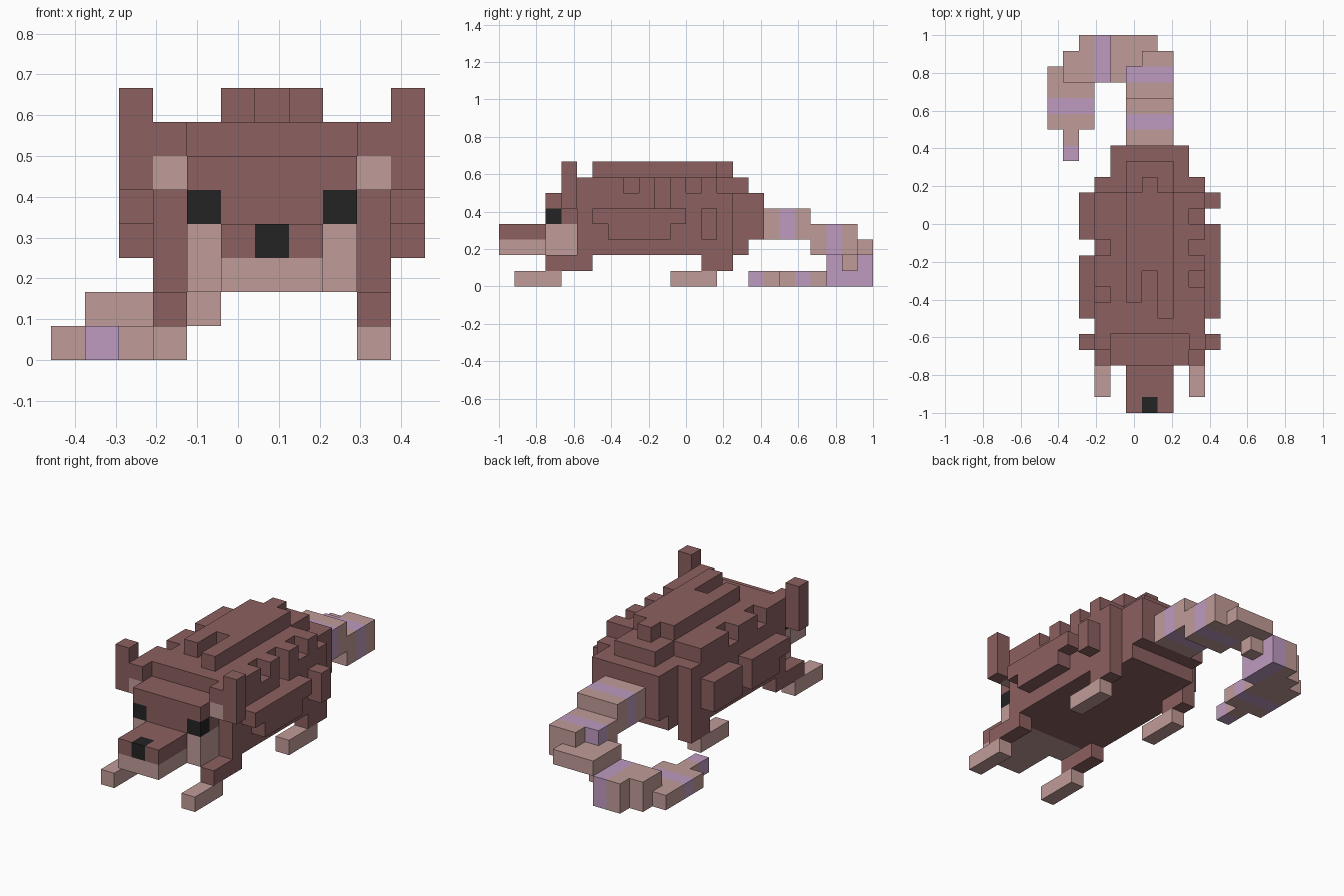
import bpy, bmesh
from mathutils import Vector

if "Cube" in bpy.data.objects:
    bpy.data.objects.remove(bpy.data.objects["Cube"], do_unlink=True)

U = 1 / 12                               # edge of one block
ORIGIN = Vector((-5.5 * U, -1.0, 0.0))

COLOURS = {"brown_fur": (0.262, 0.117, 0.117), "pale_skin": (0.527, 0.332, 0.314),
           "lilac_band": (0.515, 0.328, 0.527), "black": (0.017, 0.017, 0.017)}
BROWN, PALE, LILAC, BLACK = range(4)
MATS = []
for name, rgb in COLOURS.items():
    m = bpy.data.materials.new(name)
    m.use_nodes = True
    m.diffuse_color = (*rgb, 1)
    bsdf = m.node_tree.nodes["Principled BSDF"]
    bsdf.inputs["Base Color"].default_value = (*rgb, 1)
    bsdf.inputs["Roughness"].default_value = 0.8
    MATS.append(m)

cells = {}                               # (i, j, k) -> (part, colour)


def box(part, x, y, z, colour=BROWN):
    """Fill a range of blocks; each range is (first, last) inclusive."""
    for i in range(x[0], x[1] + 1):
        for j in range(y[0], y[1] + 1):
            for k in range(z[0], z[1] + 1):
                cells[i, j, k] = (part, colour)


def cut(x, y, z):
    """Remove a range of blocks."""
    for i in range(x[0], x[1] + 1):
        for j in range(y[0], y[1] + 1):
            for k in range(z[0], z[1] + 1):
                cells.pop((i, j, k), None)


# Body: trunk, rump steps and spine ridge
box("body", (3, 9), (5, 13), (2, 6))
box("body", (3, 9), (14, 14), (2, 5))
box("body", (5, 7), (14, 15), (6, 6))
box("body", (4, 8), (15, 15), (2, 5))
box("body", (4, 8), (16, 16), (3, 5))
box("body", (5, 5), (7, 13), (7, 7))
box("body", (6, 6), (9, 14), (7, 7))
box("body", (7, 7), (6, 13), (7, 7))

# Fur notches along the shoulders
cut((9, 9), (8, 8), (6, 6))
cut((9, 9), (10, 10), (5, 6))
cut((9, 9), (12, 12), (6, 6))
cut((3, 3), (7, 7), (6, 6))
cut((3, 3), (10, 10), (6, 6))

# Fur tufts on the flanks
box("left_fur", (10, 10), (6, 11), (4, 4))
box("left_fur", (10, 10), (7, 10), (3, 3))
box("left_fur", (10, 10), (13, 13), (3, 4))
box("right_fur", (2, 2), (6, 9), (4, 4))
box("right_fur", (2, 2), (7, 9), (3, 3))
box("right_fur", (2, 2), (11, 13), (3, 4))

# Head, jaw, snout and nose
box("head", (4, 8), (3, 4), (3, 5))
box("head", (4, 8), (3, 4), (2, 2), PALE)
box("snout", (5, 7), (0, 2), (3, 3))
box("snout", (5, 7), (0, 2), (2, 2), PALE)
box("nose", (6, 6), (0, 0), (3, 3), BLACK)

# Paired parts
for side, inner, outer, cheek in (("left", 9, 10, 8), ("right", 3, 2, 4)):
    box("head", (cheek, cheek), (3, 4), (3, 3), PALE)
    box(side + "_eye", (cheek, cheek), (3, 3), (4, 4), BLACK)
    box(side + "_ear", (outer, outer), (4, 4), (5, 7))
    box(side + "_ear", (inner, inner), (4, 4), (6, 6))
    box(side + "_ear", (inner, inner), (4, 4), (5, 5), PALE)
    box(side + "_front_leg", (inner, inner), (3, 5), (1, 1))
    box(side + "_front_foot", (inner, inner), (1, 3), (0, 0), PALE)
    box(side + "_hind_leg", (inner, inner), (13, 14), (1, 1))
    box(side + "_hind_foot", (inner, inner), (11, 13), (0, 0), PALE)

# Tail: drops behind the body, curls to the right and points forward
box("tail", (5, 7), (17, 19), (3, 4), PALE)
box("tail", (5, 7), (18, 18), (3, 4), LILAC)
box("tail", (5, 7), (20, 22), (2, 2), PALE)
box("tail", (5, 7), (20, 21), (3, 3), PALE)
box("tail", (6, 7), (22, 22), (3, 3), PALE)
box("tail", (5, 7), (21, 21), (2, 3), LILAC)
box("tail", (4, 6), (23, 23), (2, 2), PALE)
box("tail", (4, 4), (21, 22), (2, 2), PALE)
box("tail", (4, 4), (22, 22), (1, 1), PALE)
box("tail", (3, 3), (21, 23), (0, 1), LILAC)
box("tail", (2, 2), (21, 23), (0, 1), PALE)
box("tail", (1, 1), (21, 22), (0, 1), PALE)
box("tail", (0, 2), (18, 20), (0, 0), PALE)
box("tail", (0, 0), (21, 21), (0, 0), PALE)
box("tail", (0, 2), (19, 19), (0, 0), LILAC)
box("tail", (1, 1), (17, 17), (0, 0), PALE)
box("tail", (1, 1), (16, 16), (0, 0), LILAC)


def build(part):
    """Make a mesh from the exposed block faces of one part."""
    bm = bmesh.new()
    for cell, (owner, colour) in cells.items():
        if owner != part:
            continue
        centre = Vector(cell) + Vector((0.5, 0.5, 0.5))
        for axis in range(3):
            for s in (-1, 1):
                n = Vector((0, 0, 0))
                n[axis] = s
                neighbour = tuple(int(c + d) for c, d in zip(cell, n))
                if neighbour in cells:
                    continue
                a = Vector((0, 0, 0))
                a[(axis + 1) % 3] = 0.5
                b = n.cross(a)
                mid = centre + n * 0.5
                f = bm.faces.new([bm.verts.new(ORIGIN + U * (mid + o))
                                  for o in (-a - b, a - b, a + b, b - a)])
                f.material_index = colour
    bmesh.ops.remove_doubles(bm, verts=bm.verts, dist=1e-4)
    mesh = bpy.data.meshes.new(part)
    for m in MATS:
        mesh.materials.append(m)
    bm.to_mesh(mesh)
    bm.free()
    bpy.context.collection.objects.link(bpy.data.objects.new(part, mesh))


for part in sorted({owner for owner, _ in cells.values()}):
    build(part)
